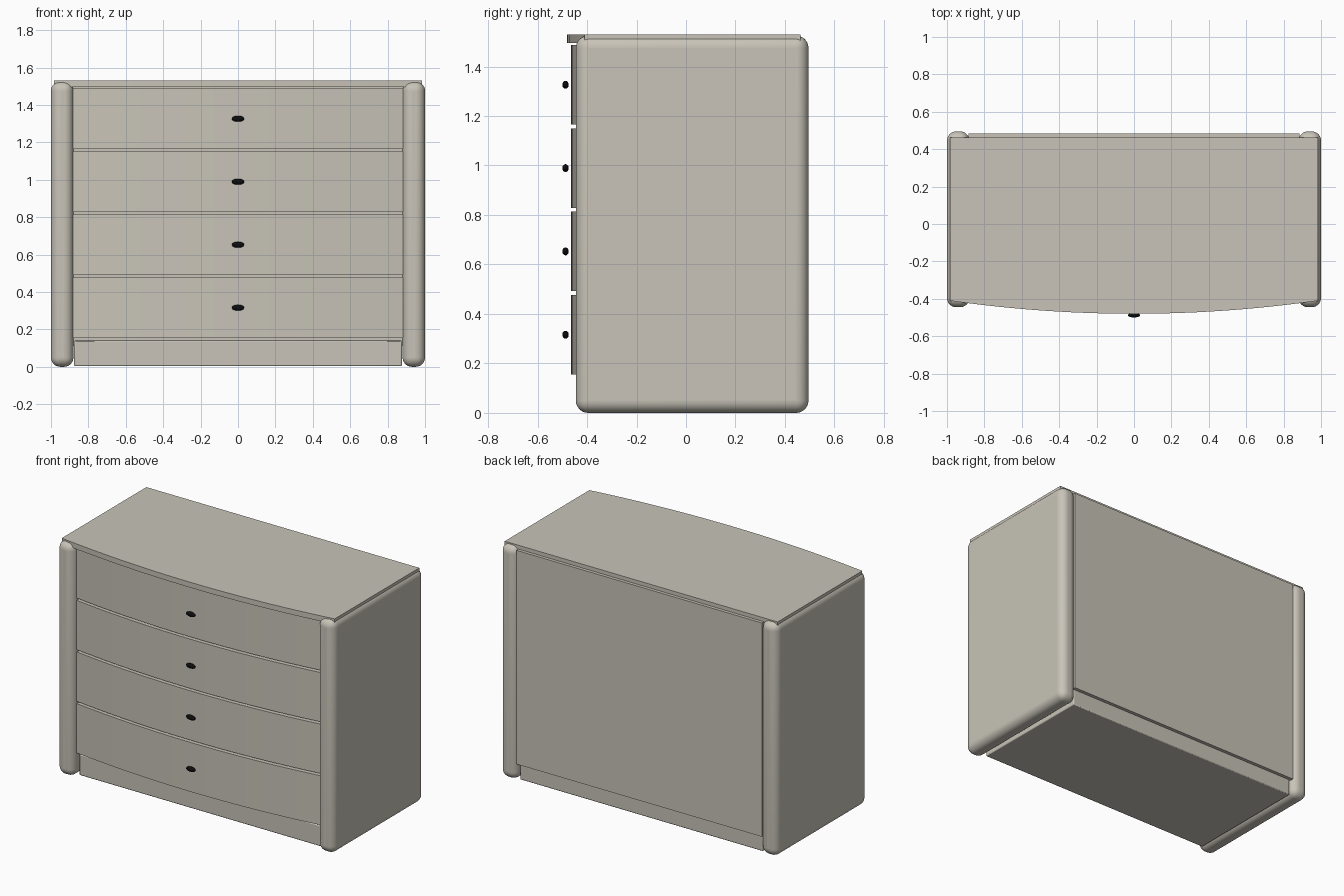
import bpy, bmesh, math

if "Cube" in bpy.data.objects:
    bpy.data.objects.remove(bpy.data.objects["Cube"], do_unlink=True)


def material(name, colour):
    m = bpy.data.materials.new(name)
    m.use_nodes = True
    m.diffuse_color = (*colour, 1)
    m.node_tree.nodes["Principled BSDF"].inputs["Base Color"].default_value = (*colour, 1)
    return m


BODY = material("warm grey", (0.58, 0.55, 0.48))
BLACK = material("black", (0.004, 0.004, 0.004))


def finish(name, bm, mat, bevel=0.0, segments=2):
    """Turn a bmesh into an object with optional rounded edges."""
    bmesh.ops.recalc_face_normals(bm, faces=bm.faces)
    mesh = bpy.data.meshes.new(name)
    bm.to_mesh(mesh)
    bm.free()
    mesh.materials.append(mat)
    ob = bpy.data.objects.new(name, mesh)
    bpy.context.collection.objects.link(ob)
    if bevel:
        mod = ob.modifiers.new("rounded edges", 'BEVEL')
        mod.width, mod.segments = bevel, segments
        mod.limit_method = 'ANGLE'
    bpy.ops.object.select_all(action='DESELECT')
    ob.select_set(True)
    bpy.context.view_layer.objects.active = ob
    bpy.ops.object.shade_smooth_by_angle(angle=math.radians(35))
    return ob


def box(name, x, y, z, bevel=0.0, segments=2):
    bm = bmesh.new()
    bmesh.ops.create_cube(bm, size=1)
    for v in bm.verts:
        v.co = [lo + (c + 0.5) * (hi - lo) for c, (lo, hi) in zip(v.co, (x, y, z))]
    return finish(name, bm, BODY, bevel, segments)


def bowed_slab(name, half, y_mid, y_end, y_back, z0, z1, bevel=0.0, steps=24):
    """Slab with a front edge that bows gently outwards."""
    outline = [(half, y_back), (-half, y_back)]
    for i in range(steps + 1):
        t = 2 * i / steps - 1
        outline.append((t * half, y_mid + (y_end - y_mid) * t * t))
    bm = bmesh.new()
    face = bm.faces.new([bm.verts.new((x, y, z0)) for x, y in outline])
    new = bmesh.ops.extrude_face_region(bm, geom=[face])["geom"]
    for v in new:
        if isinstance(v, bmesh.types.BMVert):
            v.co.z = z1
    return finish(name, bm, BODY, bevel)


# Rounded side panels
for name, side in (("left", 1), ("right", -1)):
    xs = sorted((side * 0.88, side * 1.0))
    box(name + "_side_panel", xs, (-0.445, 0.495), (0, 1.525), 0.05, 8)

# Carcass, back and plinth
box("carcass", (-0.89, 0.89), (-0.375, 0.46), (0.12, 1.495))
box("back_panel", (-0.885, 0.885), (0.45, 0.483), (0.11, 1.505))
box("plinth", (-0.876, 0.876), (-0.385, 0.46), (0.003, 0.14), 0.006)

# Bowed top
bowed_slab("top", 0.985, -0.48, -0.41, 0.462, 1.495, 1.53)

# Four bowed drawers with oval knobs
for i in range(4):
    z = 0.155 + i * 0.3367
    bowed_slab(f"drawer_{i + 1}", 0.882, -0.465, -0.405, -0.36, z, z + 0.322)
    bm = bmesh.new()
    bmesh.ops.create_uvsphere(bm, u_segments=24, v_segments=12, radius=1)
    for v in bm.verts:
        v.co = (v.co.x * 0.033, -0.487 + v.co.y * 0.013, z + 0.161 + v.co.z * 0.016)
    finish(f"knob_{i + 1}", bm, BLACK)
